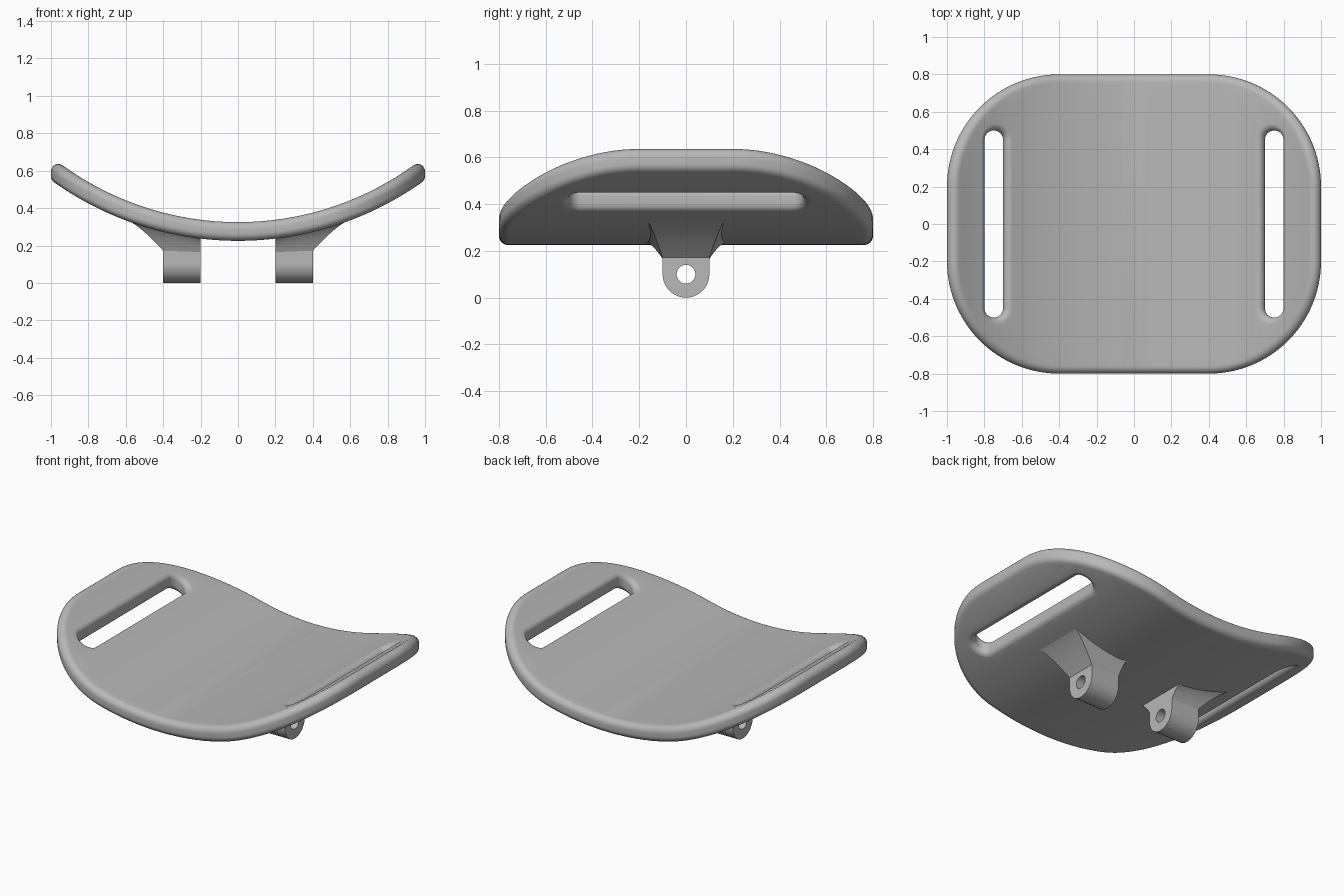
import bpy, bmesh
from math import sin, cos, pi, sqrt, atan2, radians
from mathutils import Vector

cube = bpy.data.objects.get("Cube")
if cube:
    bpy.data.objects.remove(cube, do_unlink=True)

grey = bpy.data.materials.new("matte_grey")
grey.use_nodes = True
grey.diffuse_color = (0.48, 0.48, 0.48, 1)
for node in grey.node_tree.nodes:
    if node.type == 'BSDF_PRINCIPLED':
        node.inputs["Base Color"].default_value = grey.diffuse_color

AXIS_Z, R_TOP, R_BOTTOM = 1.925, 1.6, 1.7


def top_z(x):
    return AXIS_Z - sqrt(R_TOP ** 2 - x * x)


def bottom_z(x):
    return AXIS_Z - sqrt(R_BOTTOM ** 2 - x * x)


def finish(bm, name):
    bmesh.ops.recalc_face_normals(bm, faces=bm.faces[:])
    mesh = bpy.data.meshes.new(name)
    bm.to_mesh(mesh)
    bm.free()
    mesh.materials.append(grey)
    ob = bpy.data.objects.new(name, mesh)
    bpy.context.collection.objects.link(ob)
    bpy.ops.object.select_all(action='DESELECT')
    ob.select_set(True)
    bpy.context.view_layer.objects.active = ob
    bpy.ops.object.shade_smooth_by_angle(angle=radians(35))
    return ob


def rounded_outline(cx, hx, hy, r, segs):
    """Points and outward normals around a rounded rectangle."""
    pts = []
    for k, (sx, sy) in enumerate(((1, 1), (-1, 1), (-1, -1), (1, -1))):
        for i in range(segs + 1):
            a = pi / 2 * (k + i / segs)
            n = Vector((cos(a), sin(a)))
            pts.append((Vector((cx + sx * (hx - r), sy * (hy - r))) + n * r, n))
        if k % 2 == 0:
            steps = int((hx - r) * 2 / 0.05)
            for j in range(1, steps):
                x = cx + sx * (hx - r) * (1 - 2 * j / steps)
                pts.append((Vector((x, sy * hy)), Vector((0, sy))))
    return [p for i, p in enumerate(pts) if (p[0] - pts[i - 1][0]).length > 1e-5]


def edge_profile(p, inward, r, segs=8):
    """Rounded rim section from the top surface, down the wall, to the underside."""
    step = 2 * r
    q = p + inward * step
    section = []
    for surf, side in ((top_z, 1), (bottom_z, -1)):
        m = (surf(q.x) - surf(p.x)) / step
        zc = surf(p.x) + m * r - side * r * sqrt(1 + m * m)
        tangent = atan2(1, -side * m)
        arc = []
        for i in range(segs + 1):
            a = tangent + (pi - tangent) * i / segs
            xy = p + inward * (r + r * cos(a))
            z = surf(xy.x) if i == 0 else zc + side * r * sin(a)
            arc.append((xy.x, xy.y, z))
        section += arc if side > 0 else arc[::-1]
    return section


# Curved plate with a rounded rim and two strap slots
bm = bmesh.new()
top_edges, bottom_edges = [], []
loops = [(rounded_outline(0, 1, 0.8, 0.6, 24), -1, 0.04)]
loops += [(rounded_outline(s * 0.75, 0.05, 0.5, 0.05, 8), 1, 0.035) for s in (-1, 1)]
for outline, direction, radius in loops:
    rows = [[bm.verts.new(c) for c in edge_profile(p, n * direction, radius)]
            for p, n in outline]
    for i, row in enumerate(rows):
        prev = rows[i - 1]
        for j in range(len(row) - 1):
            bm.faces.new((prev[j], prev[j + 1], row[j + 1], row[j]))
        top_edges.append(bm.edges.get((prev[0], row[0])))
        bottom_edges.append(bm.edges.get((prev[-1], row[-1])))

# Fill both broad faces, slice them across the curve and lay them on it
for edges, surf in ((top_edges, top_z), (bottom_edges, bottom_z)):
    fill = bmesh.ops.triangle_fill(bm, edges=edges, use_beauty=True, normal=(0, 0, 1))
    for f in fill["geom"]:
        if isinstance(f, bmesh.types.BMFace):
            f.material_index = 1
    for i in range(-23, 24):
        faces = [f for f in bm.faces if f.material_index == 1]
        geom = faces + list({e for f in faces for e in f.edges})
        geom += list({v for f in faces for v in f.verts})
        bmesh.ops.bisect_plane(bm, geom=geom, dist=1e-5,
                               plane_co=(i * 0.04, 0, 0), plane_no=(1, 0, 0))
    for f in bm.faces:
        if f.material_index == 1:
            f.material_index = 0
            for v in f.verts:
                v.co.z = surf(v.co.x)
finish(bm, "curved_plate")


def mount_lug(side, name):
    """Eyelet block with a flared root under the plate."""
    bm = bmesh.new()
    # Eyelet: round below, square above, with a pin hole
    rows = []
    for i in range(40):
        c, s = cos(i * pi / 20), sin(i * pi / 20)
        k = 0.1
        if s > 0:
            k = min(0.1 / max(abs(c), 1e-6), 0.0727 / s)
        ring = ((0.2, 0.04), (0.4, 0.04), (0.4, k), (0.2, k))
        rows.append([bm.verts.new((side * x, d * c, 0.1 + d * s)) for x, d in ring])
    for i, row in enumerate(rows):
        for j in range(4):
            bm.faces.new((rows[i - 1][j], rows[i - 1][j - 1], row[j - 1], row[j]))
    # Flared root: flat inner face, sweeping outer and side faces
    rings = []
    for i in range(13):
        t = i / 12
        y = 0.1 + 0.08 * t
        x = 0.4 + 0.22 * t
        z_in = 0.165 + 0.074 * (1 - (1 - t) ** 1.7)
        z_out = 0.172 + 0.174 * (1 - (1 - t) ** 1.4)
        ring = ((0.2, -y, z_in), (x, -y, z_out), (x, y, z_out), (0.2, y, z_in))
        rings.append([bm.verts.new((side * a, b, c)) for a, b, c in ring])
    for low, high in zip(rings, rings[1:]):
        for j in range(4):
            bm.faces.new((low[j - 1], low[j], high[j], high[j - 1]))
    bm.faces.new(rings[0])
    bm.faces.new(rings[-1])
    finish(bm, name)


mount_lug(1, "left_mount_lug")
mount_lug(-1, "right_mount_lug")
